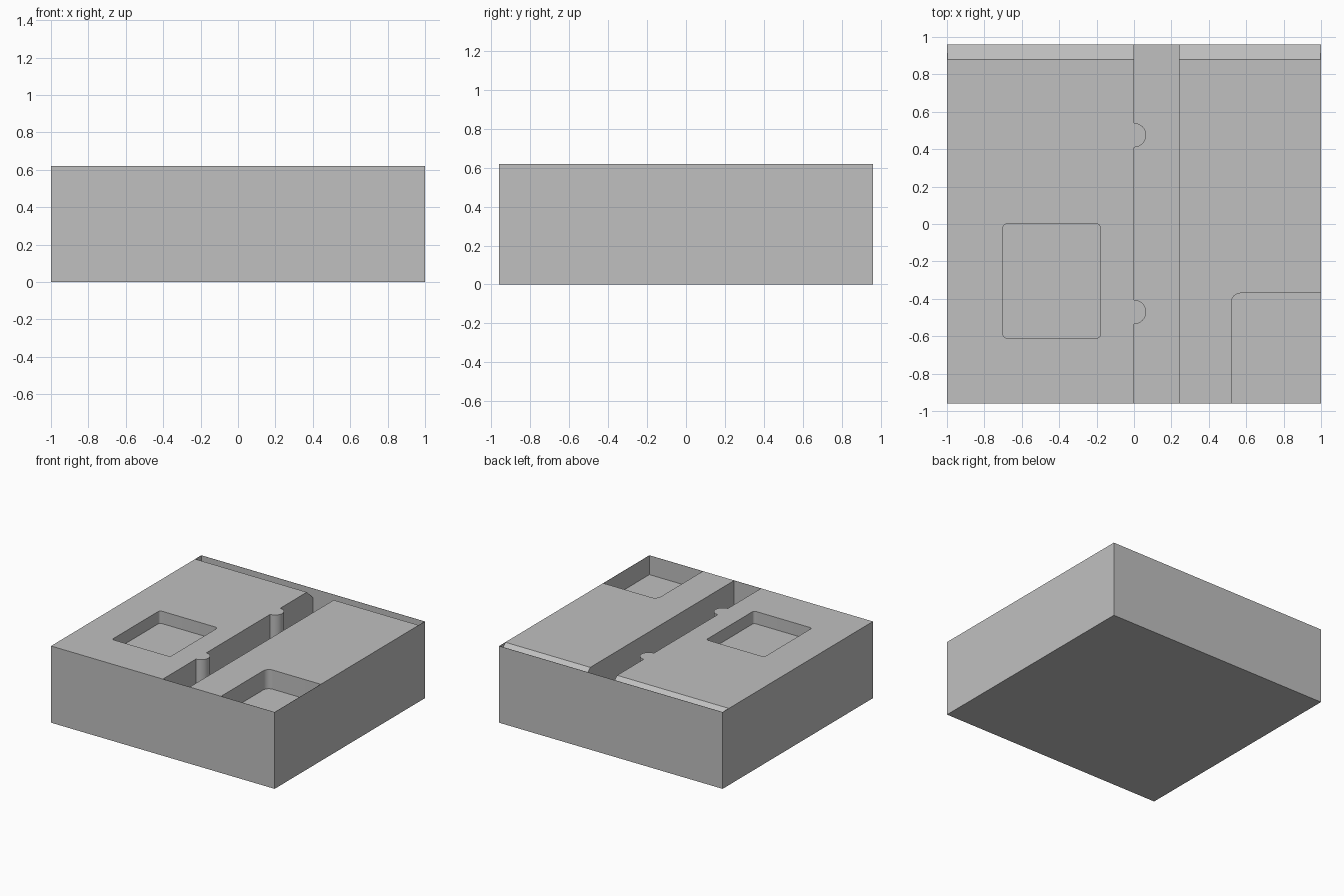
import bpy, bmesh
from math import cos, sin, pi, radians
from mathutils import Vector

if "Cube" in bpy.data.objects:
    bpy.data.objects.remove(bpy.data.objects["Cube"], do_unlink=True)

X, Y, H = 1.0, 0.96, 0.62      # half width, half depth, height
SKIN = 0.002                   # very thin outer wall around open recesses
XI, YI = X - SKIN, Y - SKIN

grey = bpy.data.materials.new("plain grey")
grey.use_nodes = True
colour = (0.53, 0.53, 0.53, 1)
grey.diffuse_color = colour
grey.node_tree.nodes["Principled BSDF"].inputs["Base Color"].default_value = colour


def prism(name, base, offset):
    """Closed solid from a 3D outline swept along an offset."""
    bm = bmesh.new()
    face = bm.faces.new([bm.verts.new(p) for p in base])
    swept = bmesh.ops.extrude_face_region(bm, geom=[face])
    verts = [v for v in swept["geom"] if isinstance(v, bmesh.types.BMVert)]
    bmesh.ops.translate(bm, verts=verts, vec=Vector(offset))
    bmesh.ops.recalc_face_normals(bm, faces=bm.faces[:])
    mesh = bpy.data.meshes.new(name)
    bm.to_mesh(mesh)
    bm.free()
    mesh.materials.append(grey)
    obj = bpy.data.objects.new(name, mesh)
    bpy.context.collection.objects.link(obj)
    return obj


def arc(cx, cy, r, start, end, steps):
    angles = [radians(start + (end - start) * i / steps) for i in range(steps + 1)]
    return [(cx + r * cos(a), cy + r * sin(a)) for a in angles]


def rounded_rect(x0, y0, x1, y1, r):
    return (arc(x1 - r, y1 - r, r, 0, 90, 6) + arc(x0 + r, y1 - r, r, 90, 180, 6)
            + arc(x0 + r, y0 + r, r, 180, 270, 6) + arc(x1 - r, y0 + r, r, 270, 360, 6))


def recess(name, outline, depth):
    return prism(name, [(x, y, H - depth) for x, y in outline], (0, 0, depth + 0.1))


block = prism("block", [(-X, -Y, 0), (X, -Y, 0), (X, Y, 0), (-X, Y, 0)], (0, 0, H))

# Channel with two half-round ribs on its left-hand wall
channel = [(0.24, -YI), (0.24, YI), (0, YI)]
for rib_y in (0.475, -0.47):
    channel += arc(0, rib_y, 0.065, 90, -90, 20)
channel.append((0, -YI))

# Corner recess, rounded only at its inner corner
corner = [(0.52, -YI), (XI, -YI), (XI, -0.37)] + arc(0.57, -0.42, 0.05, 90, 180, 8)

# Bevel along the back edge, inside the thin wall
slope = [(0.83, H + 0.047), (YI, H - 0.073), (YI, H + 0.1), (0.83, H + 0.1)]

cutters = [
    recess("pocket_cutter", rounded_rect(-0.7, -0.61, -0.18, 0, 0.02), 0.1),
    recess("corner_cutter", corner, 0.155),
    recess("channel_cutter", channel, 0.31),
    prism("back_bevel_cutter", [(-XI, y, z) for y, z in slope], (2 * XI, 0, 0)),
]

# Carve the block
bpy.context.view_layer.objects.active = block
for cutter in cutters:
    cutter.hide_render = True
    mod = block.modifiers.new(cutter.name, "BOOLEAN")
    mod.operation = "DIFFERENCE"
    mod.solver = "EXACT"
    mod.object = cutter
    bpy.ops.object.modifier_apply(modifier=mod.name)
    bpy.data.objects.remove(cutter, do_unlink=True)

# Smooth the ribs and rounded corners, keep the edges sharp
bpy.ops.object.select_all(action="DESELECT")
block.select_set(True)
bpy.ops.object.shade_smooth_by_angle(angle=radians(30))
